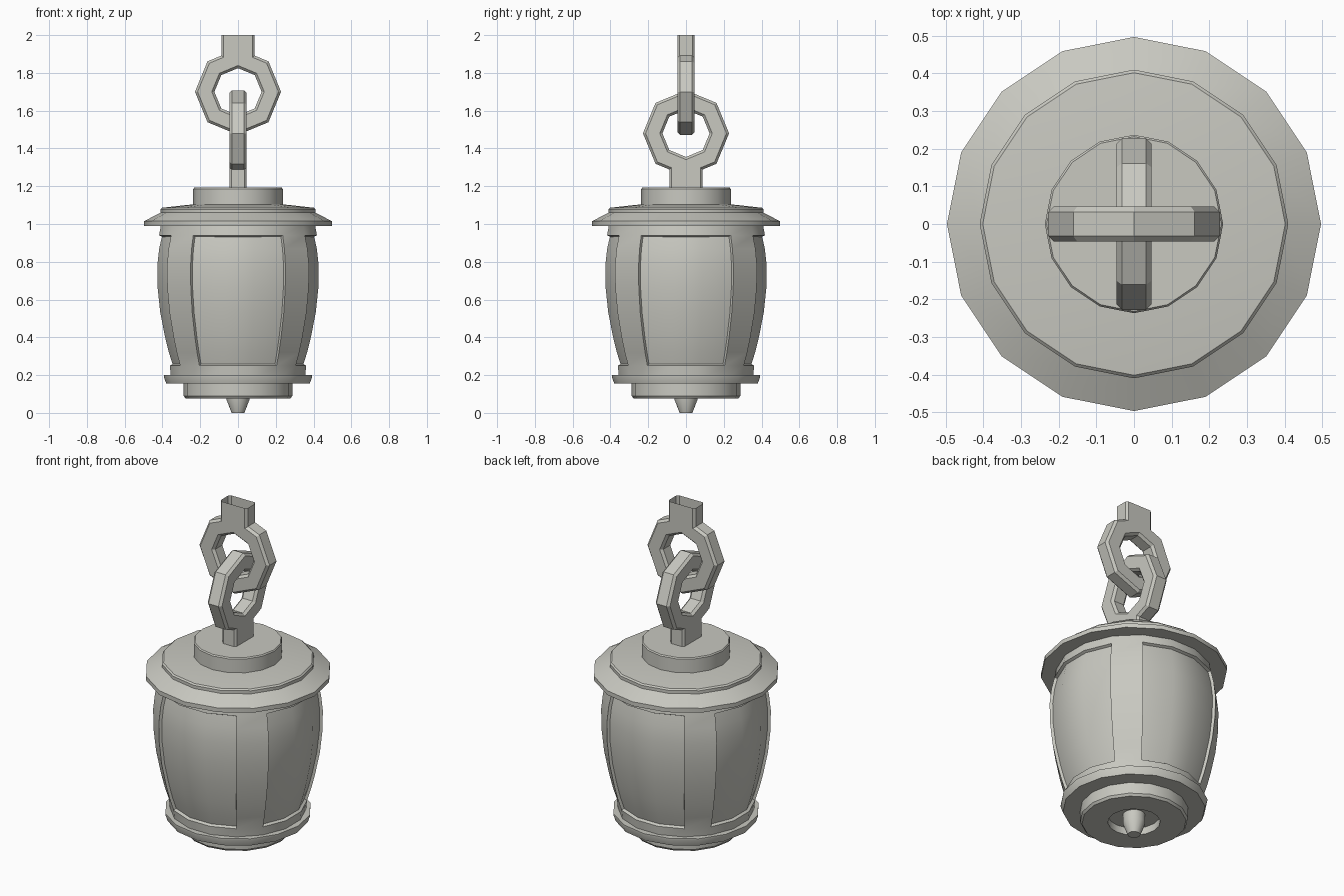
import bpy, bmesh
from math import sin, cos, pi, radians

cube = bpy.data.objects.get("Cube")
if cube:
    bpy.data.objects.remove(cube, do_unlink=True)

COLOR = (0.58, 0.58, 0.53, 1)
stone = bpy.data.materials.new("warm_grey")
stone.use_nodes = True
stone.diffuse_color = COLOR
stone.node_tree.nodes["Principled BSDF"].inputs["Base Color"].default_value = COLOR


def finish(bm, name, fix_normals=True):
    """Turn a bmesh into a named, shaded object."""
    if fix_normals:
        bmesh.ops.recalc_face_normals(bm, faces=bm.faces)
    mesh = bpy.data.meshes.new(name)
    bm.to_mesh(mesh)
    bm.free()
    mesh.materials.append(stone)
    obj = bpy.data.objects.new(name, mesh)
    bpy.context.collection.objects.link(obj)
    bpy.ops.object.select_all(action='DESELECT')
    obj.select_set(True)
    bpy.context.view_layer.objects.active = obj
    bpy.ops.object.shade_smooth_by_angle(angle=radians(30))
    return obj


def lathe(profile, sides=16, turn=0.0, closed=False):
    """Spin (radius, height) points about z; open profiles get end caps."""
    bm = bmesh.new()
    rings = []
    for r, z in profile:
        angles = [turn + 2 * pi * k / sides for k in range(sides)]
        rings.append([bm.verts.new((r * cos(a), r * sin(a), z)) for a in angles])
    pairs = list(zip(rings, rings[1:]))
    if closed:
        pairs.append((rings[-1], rings[0]))
    for low, high in pairs:
        for k in range(sides):
            n = (k + 1) % sides
            bm.faces.new((low[k], low[n], high[n], high[k]))
    if not closed:
        bm.faces.new(rings[0][::-1])
        bm.faces.new(rings[-1])
    return bm


# Barrel body with four recessed panels between corner posts
PANEL_LOW, PANEL_HIGH = 0.25, 0.94
body = lathe([(0.36, 0.17), (0.368, PANEL_LOW), (0.39, 0.32), (0.41, 0.4),
              (0.436, 0.53), (0.45, 0.66), (0.452, 0.78), (0.442, 0.87),
              (0.426, PANEL_HIGH), (0.415, 1.0)], turn=pi / 16)
bmesh.ops.recalc_face_normals(body, faces=body.faces)
panels = []
for f in body.faces:
    c = f.calc_center_median()
    on_post = abs(abs(c.x) - abs(c.y)) < 0.02
    if PANEL_LOW < c.z < PANEL_HIGH and len(f.verts) == 4 and not on_post:
        panels.append(f)
bmesh.ops.inset_region(body, faces=panels, thickness=0.004, depth=-0.016,
                       use_even_offset=True, use_boundary=True)
finish(body, "barrel_body")

# Lid: wide brim, stepped cap and round mount
finish(lathe([(0.40, 0.99), (0.497, 0.99), (0.497, 1.015), (0.41, 1.06),
              (0.41, 1.078), (0.402, 1.086), (0.23, 1.105)]), "lid")
finish(lathe([(0.237, 1.09), (0.237, 1.185), (0.232, 1.192)]), "lid_mount")

# Foot: flange, lower disc with a hollow, and tapered knob
finish(lathe([(0.37, 0.155), (0.38, 0.155), (0.392, 0.19), (0.392, 0.2),
              (0.36, 0.2)]), "base_flange")
finish(lathe([(0.14, 0.12), (0.14, 0.077), (0.278, 0.077), (0.288, 0.09),
              (0.288, 0.16)]), "base_disc")
finish(lathe([(0.034, 0), (0.06, 0.068), (0.06, 0.125)]), "bottom_knob")

# Chain links: chamfered octagonal rings, each with a stem
HALF, CHAMFER, INNER, OUTER = 0.046, 0.014, 0.125, 0.228


def link(name, height, across_x, stem_low, stem_high):
    ring = lathe([(INNER, -HALF + CHAMFER), (INNER + CHAMFER, -HALF),
                  (OUTER - CHAMFER, -HALF), (OUTER, -HALF + CHAMFER),
                  (OUTER, HALF - CHAMFER), (OUTER - CHAMFER, HALF),
                  (INNER + CHAMFER, HALF), (INNER, HALF - CHAMFER)],
                 sides=8, closed=True)
    obj = finish(ring, name)
    obj.rotation_euler = (pi / 2, 0, 0 if across_x else pi / 2)
    obj.location.z = height

    # Open-ended stem with chamfered corners
    wide, edge = 0.088, 0.012
    corner = [(wide, HALF - edge), (wide - edge, HALF)]
    outline = (corner + [(-x, y) for x, y in corner[::-1]]
               + [(-x, -y) for x, y in corner] + [(x, -y) for x, y in corner[::-1]])
    bm = bmesh.new()
    low, high = ([bm.verts.new((x, y, z)) for x, y in outline]
                 for z in (stem_low, stem_high))
    for k in range(len(outline)):
        n = (k + 1) % len(outline)
        bm.faces.new((low[k], low[n], high[n], high[k]))
    stem = finish(bm, name + "_stem", fix_normals=False)
    stem.rotation_euler.z = 0 if across_x else pi / 2


link("lower_link", 1.48, False, 1.18, 1.3)
link("upper_link", 1.70, True, 1.88, 2.0)
